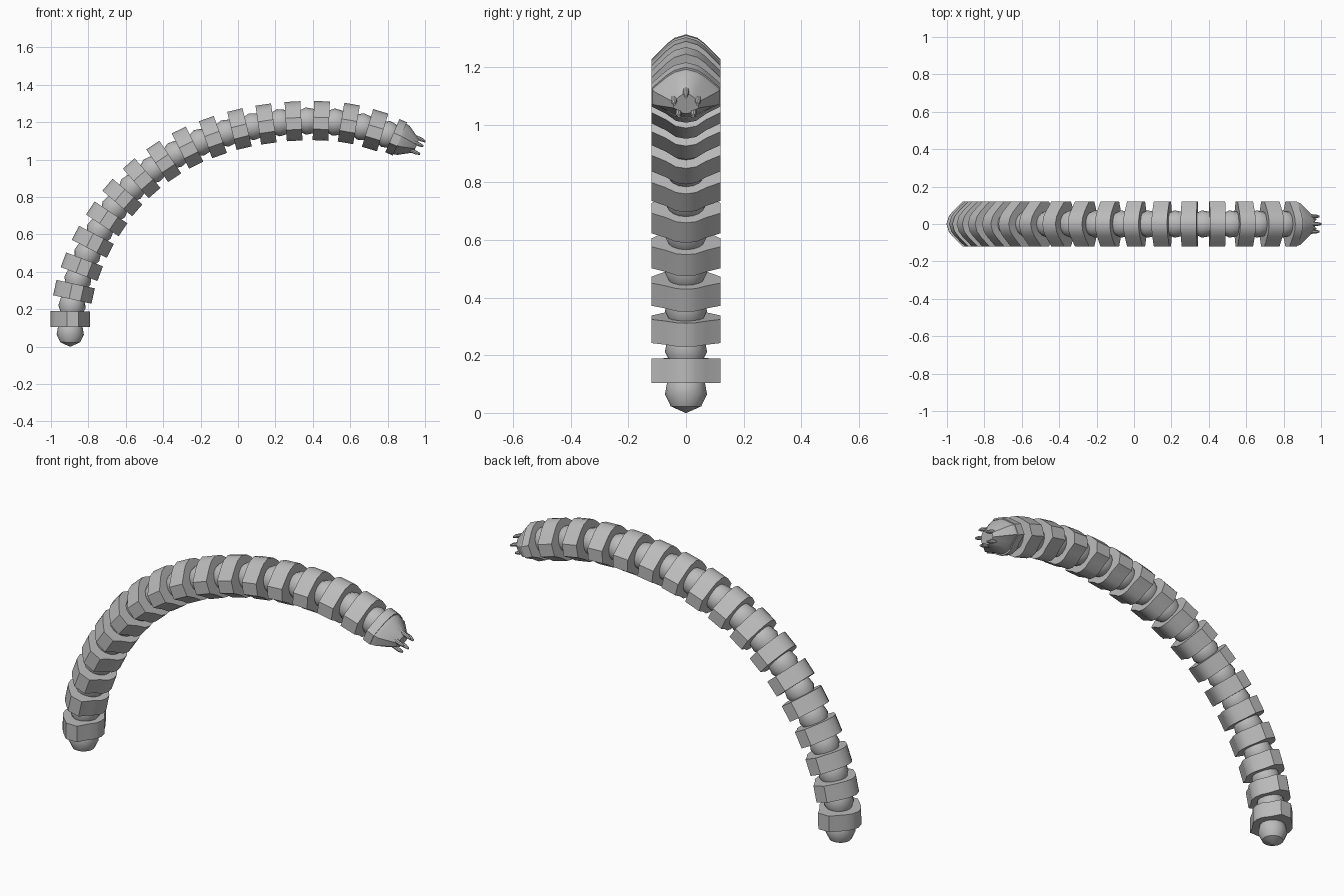
import bpy, bmesh, math
from mathutils import Vector

if "Cube" in bpy.data.objects:
    bpy.data.objects.remove(bpy.data.objects["Cube"])

mat = bpy.data.materials.new("plain grey")
mat.diffuse_color = (0.5, 0.5, 0.5, 1)
mat.use_nodes = True
mat.node_tree.nodes["Principled BSDF"].inputs["Base Color"].default_value = mat.diffuse_color


def loft(name, centre, tangent, sections, angle=35):
    """Skin closed (y, n) sections placed at distances s along the tangent."""
    t = Vector((tangent[0], 0, tangent[1])).normalized()
    normal = Vector((-t.z, 0, t.x))
    origin = Vector((centre[0], 0, centre[1]))
    bm = bmesh.new()
    loops = [[bm.verts.new(origin + t * s + normal * n + Vector((0, y, 0)))
              for y, n in pts] for s, pts in sections]
    count = len(loops[0])
    for a, b in zip(loops, loops[1:]):
        for i in range(count):
            j = (i + 1) % count
            bm.faces.new((a[i], a[j], b[j], b[i]))
    bm.faces.new(loops[0][::-1])
    bm.faces.new(loops[-1])
    bmesh.ops.recalc_face_normals(bm, faces=bm.faces)
    mesh = bpy.data.meshes.new(name)
    bm.to_mesh(mesh)
    bm.free()
    mesh.materials.append(mat)
    obj = bpy.data.objects.new(name, mesh)
    bpy.context.collection.objects.link(obj)
    bpy.ops.object.select_all(action='DESELECT')
    obj.select_set(True)
    bpy.context.view_layer.objects.active = obj
    bpy.ops.object.shade_smooth_by_angle(angle=math.radians(angle))
    return obj


def circle(r, sides=16, y=0, n=0):
    return [(y + r * math.cos(2 * math.pi * i / sides),
             n + r * math.sin(2 * math.pi * i / sides)) for i in range(sides)]


def scaled(pts, ky, kn):
    return [(y * ky, n * kn) for y, n in pts]


# Armour ring outline: humped on the outer and inner side, flat at the flanks
half = [(0.04, 0.093), (0.066, 0.073), (0.095, 0.044), (0.12, 0.018),
        (0.12, -0.045), (0.07, -0.072), (0.035, -0.098)]
outline = ([(0, 0.105)] + half + [(0, -0.105)]
           + [(-y, n) for y, n in reversed(half)])

# Ring centres along the arched spine (x, z)
spine = [(-0.897, 0.147), (-0.877, 0.293), (-0.835, 0.427), (-0.776, 0.56),
         (-0.702, 0.683), (-0.618, 0.797), (-0.515, 0.90), (-0.397, 0.99),
         (-0.27, 1.064), (-0.134, 1.12), (0.008, 1.163), (0.15, 1.19),
         (0.297, 1.205), (0.445, 1.207), (0.592, 1.193), (0.733, 1.157),
         (0.862, 1.112)]
spine = [Vector(p) for p in spine]
tangents = [Vector((0.01, 1))]
tangents += [(b - a).normalized() for a, b in zip(spine, spine[2:])]
tangents.append(Vector((0.92, -0.39)))

# Armour rings
for i, (c, t) in enumerate(zip(spine[:-1], tangents)):
    loft(f"armour_ring_{i + 1}", c, t, [(-0.042, outline), (0.042, outline)])

# Ball joints below the first ring and in every gap
ball = [(-0.073, 0.002), (-0.05, 0.053), (-0.008, 0.073), (0.03, 0.066), (0.078, 0.045)]
for i, c in enumerate(spine):
    if i:
        mid, direction = (c + spine[i - 1]) / 2, c - spine[i - 1]
    else:
        mid, direction = c - Vector((0, 0.074)), tangents[0]
    loft(f"ball_joint_{i + 1}", mid, direction,
         [(s, circle(r)) for s, r in ball], 40)

# Core running through the rings
for i, (a, b) in enumerate(zip(spine, spine[1:])):
    loft(f"core_{i + 1}", a, b - a,
         [(0, circle(0.052)), ((b - a).length, circle(0.052))])

# End plate narrowing to a blunt nose
end, aim = spine[-1], tangents[-1]
loft("end_plate", end, aim,
     [(-0.04, scaled(outline, 1, 0.92)), (0.004, scaled(outline, 1, 0.92))])
loft("nose", end, aim,
     [(0.0, scaled(outline, 0.98, 0.85)), (0.025, scaled(outline, 0.93, 0.8)),
      (0.1, scaled(outline, 0.36, 0.36))])

# Gripping prongs around the nose
for i in range(5):
    a = math.radians(90 + 72 * i)
    y, n = 0.044 * math.cos(a), 0.042 * math.sin(a)
    loft(f"prong_{i + 1}", end, aim,
         [(0.04, circle(0.011, 8, y, n)), (0.115, circle(0.010, 8, y, n)),
          (0.135, circle(0.005, 8, y * 0.95, n * 0.95))])
